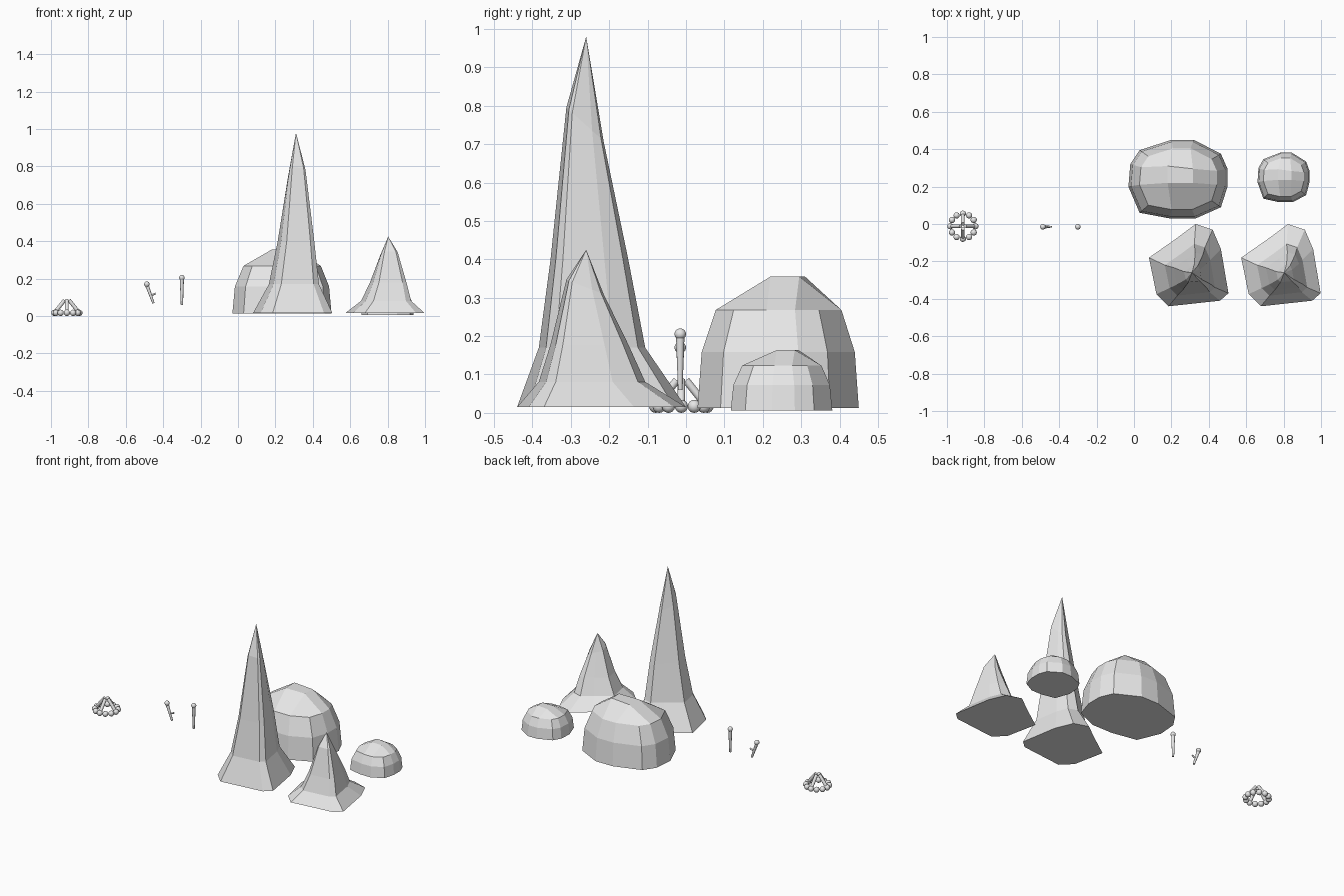
import bpy, bmesh, math
from mathutils import Vector

cube = bpy.data.objects.get("Cube")
if cube:
    bpy.data.objects.remove(cube, do_unlink=True)

stone = bpy.data.materials.new("pale_grey")
stone.use_nodes = True
stone.diffuse_color = (0.8, 0.8, 0.8, 1)
stone.node_tree.nodes["Principled BSDF"].inputs["Base Color"].default_value = (0.8, 0.8, 0.8, 1)


def add_object(name, mesh, location=(0, 0, 0), scale=(1, 1, 1)):
    obj = bpy.data.objects.new(name, mesh)
    obj.location, obj.scale = location, scale
    bpy.context.collection.objects.link(obj)
    return obj


def finish(bm, name):
    bmesh.ops.recalc_face_normals(bm, faces=bm.faces)
    mesh = bpy.data.meshes.new(name)
    bm.to_mesh(mesh)
    bm.free()
    mesh.materials.append(stone)
    return mesh


def stack_rings(bm, rings):
    """Closed base plus quad bands between rings of points; returns the rings."""
    rings = [[bm.verts.new(p) for p in ring] for ring in rings]
    bm.faces.new(rings[0])
    for low, high in zip(rings, rings[1:]):
        for i in range(len(low)):
            j = (i + 1) % len(low)
            bm.faces.new((low[i], low[j], high[j], high[i]))
    return rings


def boulder_mesh():
    # Twelve-sided base with a four-by-four grid dome on top
    outline = [(-.21, -.185), (-.05, -.215), (.09, -.215), (.225, -.155),
               (.26, -.045), (.26, .05), (.225, .13), (.08, .205),
               (-.04, .205), (-.21, .15), (-.26, .075), (-.27, -.045)]
    crown = [(-.06, -.025), (.075, -.025), (.075, .05), (-.06, .065)]
    bm = bmesh.new()
    levels = [(0, 1), (.145, .95), (.255, .78)]
    rim = stack_rings(bm, [[(x * s, y * s, z) for x, y in outline] for z, s in levels])[-1]
    top = [bm.verts.new((x, y, .342)) for x, y in crown]
    for s in range(4):
        bm.faces.new((rim[3 * s], rim[3 * s + 1], top[s], rim[3 * s - 1]))
        bm.faces.new((rim[3 * s + 1], rim[3 * s + 2], top[(s + 1) % 4], top[s]))
    bm.faces.new(top)
    return finish(bm, "boulder")


def spire_mesh():
    # Flared base narrowing to a crooked point, shoulder higher at the front
    outline = [(-.23, .08), (-.19, -.115), (-.125, -.18), (.15, -.15), (.195, -.11),
               (.155, .125), (.11, .23), (.02, .26), (-.08, .185)]
    levels = [(0, 1, 0, 0, 0), (.155, .63, 0, -.01, 0),
              (.385, .46, .008, -.01, 0), (.745, .22, .008, -.012, -.9)]
    bm = bmesh.new()
    rings = [[(x * s + dx, y * s + dy, z + tilt * y * s) for x, y in outline]
             for z, s, dx, dy, tilt in levels]
    shoulder = stack_rings(bm, rings)[-1]
    tip = bm.verts.new((0, 0, .965))
    for i, v in enumerate(shoulder):
        bm.faces.new((v, shoulder[(i + 1) % len(shoulder)], tip))
    return finish(bm, "spire")


def add_rod(bm, start, end, r1, r2):
    start, end = Vector(start), Vector(end)
    axis = end - start
    verts = bmesh.ops.create_cone(bm, cap_ends=True, segments=12, radius1=r1,
                                  radius2=r2, depth=axis.length)["verts"]
    turn = axis.to_track_quat('Z', 'Y').to_matrix()
    for v in verts:
        v.co = turn @ v.co + (start + end) / 2


def add_ball(bm, centre, radius):
    verts = bmesh.ops.create_uvsphere(bm, u_segments=14, v_segments=9, radius=radius)["verts"]
    bmesh.ops.translate(bm, verts=verts, vec=centre)


def add_smooth(name, bm, location):
    obj = add_object(name, finish(bm, name), location)
    bpy.ops.object.select_all(action='DESELECT')
    obj.select_set(True)
    bpy.context.view_layer.objects.active = obj
    bpy.ops.object.shade_smooth_by_angle(angle=math.radians(40))


# Rocks
boulder = boulder_mesh()
add_object("large_boulder", boulder, (.24, .245, .013))
add_object("small_boulder", boulder, (.802, .252, .006), (.525, .63, .46))
spire = spire_mesh()
add_object("tall_spire", spire, (.31, -.26, .015))
add_object("short_spire", spire, (.803, -.26, .015), (1, 1, .425))

# Campfire: ring of stones and four leaning logs
bm = bmesh.new()
for i in range(12):
    a = math.tau * i / 12
    add_ball(bm, (.067 * math.cos(a), .067 * math.sin(a), .017), .017)
add_smooth("fire_stones", bm, (-.915, -.012, 0))
bm = bmesh.new()
for i in range(4):
    a = math.tau * i / 4
    c, s = math.cos(a), math.sin(a)
    add_rod(bm, (.064 * c, .064 * s, .02), (.012 * c, .012 * s, .085), .01, .01)
add_smooth("fire_logs", bm, (-.915, -.012, 0))

# Upright club
bm = bmesh.new()
add_rod(bm, (0, 0, .06), (0, 0, .2), .006, .011)
add_ball(bm, (0, 0, .205), .015)
add_smooth("straight_club", bm, (-.3, -.015, 0))

# Leaning club with a side twig
bm = bmesh.new()
add_rod(bm, (.035, 0, .068), (0, 0, .165), .006, .01)
add_ball(bm, (0, 0, .17), .015)
add_rod(bm, (.02, 0, .11), (.047, 0, .12), .005, .005)
add_smooth("forked_club", bm, (-.487, -.015, 0))
